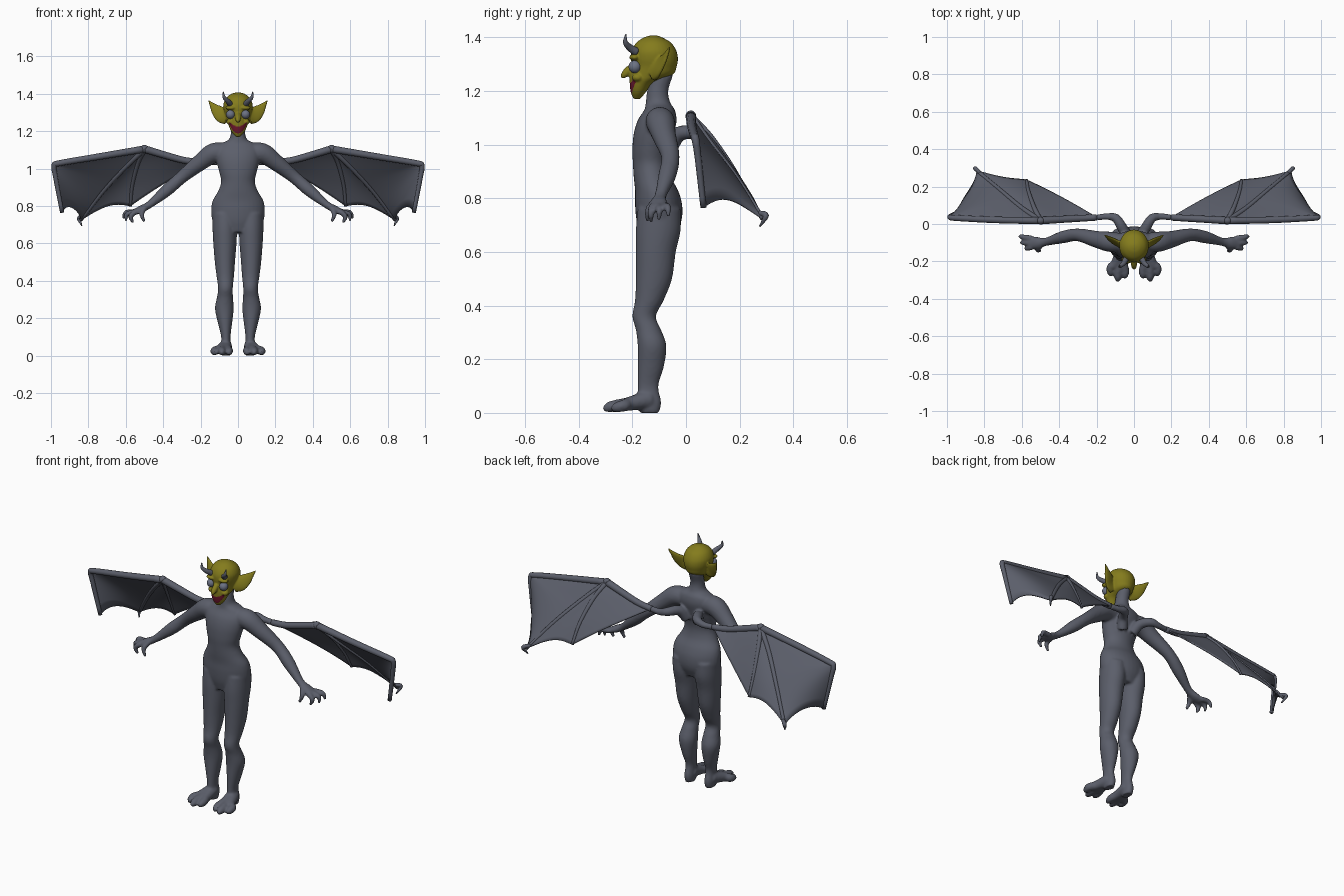
import bpy, bmesh, math
from mathutils import Vector

if "Cube" in bpy.data.objects:
    bpy.data.objects.remove(bpy.data.objects["Cube"])


def material(name, rgb):
    m = bpy.data.materials.new(name)
    m.diffuse_color = (*rgb, 1)
    m.use_nodes = True
    m.node_tree.nodes["Principled BSDF"].inputs["Base Color"].default_value = m.diffuse_color
    return m


GREY = material("slate grey skin", (0.105, 0.113, 0.145))
YELLOW = material("olive yellow face", (0.23, 0.20, 0.012))
RED = material("dark red lips", (0.15, 0.008, 0.025))
EYE = material("grey blue eyes", (0.15, 0.17, 0.23))


def spline(pts, n=5):
    """Catmull-Rom through points of any dimension."""
    p = [Vector(q) for q in pts]
    p = [p[0] * 2 - p[1]] + p + [p[-1] * 2 - p[-2]]
    out = []
    for i in range(1, len(p) - 2):
        a, b, c, d = p[i - 1:i + 3]
        for k in range(n):
            t = k / n
            out.append((b * 2 + (c - a) * t + (a * 2 - b * 5 + c * 4 - d) * t * t
                        + (b * 3 - a - c * 3 + d) * t ** 3) * 0.5)
    return out + [p[-2]]


def tube(bm, pts, flat=False, mirror=False, seg=20):
    """Closed smooth tube; points are x, y, z, radius a, radius b."""
    for sx in ((1, -1) if mirror else (1,)):
        path = spline([(p[0] * sx, *p[1:3], p[3], p[-1]) for p in pts])
        pos = [p.xyz if len(p) < 4 else Vector(p[:3]) for p in path]
        run = (pos[-1] - pos[0]).normalized()
        ref = Vector((0, 0, 1)) if abs(run.y) > 0.7 else Vector((0, 1, 0))
        rings = []
        for i, p in enumerate(path):
            t = (pos[min(i + 1, len(pos) - 1)] - pos[max(i - 1, 0)]).normalized()
            b = (ref - t * ref.dot(t)).normalized()
            a = t.cross(b)
            if flat:
                a, b = Vector((1, 0, 0)), Vector((0, 1, 0))
            ra, rb = max(p[3], 0.001), max(p[4], 0.001)
            rings.append([bm.verts.new(pos[i] + a * ra * math.cos(2 * math.pi * k / seg)
                                       + b * rb * math.sin(2 * math.pi * k / seg)) for k in range(seg)])
        for r, s in zip(rings, rings[1:]):
            for k in range(seg):
                bm.faces.new((r[k], r[k - 1], s[k - 1], s[k]))
        bm.faces.new(rings[0])
        bm.faces.new(rings[-1])


def column(bm, rows, mirror=False):
    """Stack of level ellipses; rows are z, centre x, half width, front y, back y."""
    tube(bm, [(cx, (f + b) / 2, z, rx, (b - f) / 2) for z, cx, rx, f, b in rows],
         flat=True, mirror=mirror, seg=32)


def ball(bm, centre, size):
    for sx in (1, -1):
        r = bmesh.ops.create_uvsphere(bm, u_segments=20, v_segments=12, radius=1)
        for v in r["verts"]:
            v.co = Vector((centre[0] * sx + v.co.x * size[0], centre[1] + v.co.y * size[1],
                           centre[2] + v.co.z * size[2]))


def finish(bm, name, mats, voxel=0, smooth=4):
    bmesh.ops.recalc_face_normals(bm, faces=bm.faces)
    me = bpy.data.meshes.new(name)
    bm.to_mesh(me)
    bm.free()
    ob = bpy.data.objects.new(name, me)
    bpy.context.collection.objects.link(ob)
    if voxel:
        m = ob.modifiers.new("fuse", "REMESH")
        m.mode, m.voxel_size = "VOXEL", voxel
        m = ob.modifiers.new("soften", "SMOOTH")
        m.factor, m.iterations = 0.5, smooth
        dg = bpy.context.evaluated_depsgraph_get()
        ob.data = bpy.data.meshes.new_from_object(ob.evaluated_get(dg))
        ob.modifiers.clear()
    ob.data.materials.clear()
    for m in mats:
        ob.data.materials.append(m)
    ob.data.polygons.foreach_set("use_smooth", [True] * len(ob.data.polygons))
    return ob


# Body: torso and neck
bm = bmesh.new()
column(bm, [(.66, 0, .10, -.17, -.04), (.72, 0, .136, -.185, -.016), (.78, 0, .143, -.19, -.015),
            (.83, 0, .135, -.19, -.03), (.88, 0, .106, -.195, -.056), (.93, 0, .09, -.198, -.066),
            (.98, 0, .10, -.2, -.06), (1.04, 0, .115, -.195, -.045), (1.09, 0, .12, -.18, -.035),
            (1.13, 0, .10, -.155, -.042), (1.155, 0, .05, -.15, -.058), (1.2, 0, .037, -.145, -.066),
            (1.26, 0, .036, -.13, -.048)])
# Legs
column(bm, [(.76, .07, .066, -.18, -.02), (.68, .07, .066, -.187, -.02), (.6, .07, .062, -.187, -.038),
            (.5, .07, .054, -.187, -.052), (.42, .068, .046, -.19, -.083), (.36, .067, .039, -.2, -.112),
            (.31, .07, .043, -.187, -.093), (.25, .073, .05, -.18, -.073), (.17, .069, .037, -.18, -.083),
            (.1, .065, .025, -.18, -.103), (.04, .065, .027, -.18, -.092), (0, .065, .024, -.17, -.1)], True)
# Feet with three toes
for tx, ty in ((.048, -.285), (.086, -.302), (.125, -.272)):
    m = .5 * (tx + .07)
    tube(bm, [(.066, -.14, .05, .035), (m, -.21, .034, .026), (tx, ty + .04, .027, .022),
              (tx, ty + .012, .02, .019), (tx, ty - .006, .012, .008)], mirror=True)
# Arms
tube(bm, [(.06, -.1, 1.085, .05), (.13, -.095, 1.083, .054), (.2, -.082, 1.035, .045), (.3, -.058, .955, .034),
          (.38, -.07, .885, .033), (.47, -.095, .81, .02, .022), (.52, -.1, .782, .02, .032),
          (.56, -.1, .765, .014, .034)], mirror=True)
# Fingers and thumb
for a, b, c in (((.55, -.075, .77), (.6, -.068, .765), (.612, -.065, .73)),
                ((.55, -.1, .77), (.595, -.1, .755), (.598, -.1, .72)),
                ((.545, -.125, .77), (.575, -.13, .745), (.56, -.13, .71)),
                ((.5, -.115, .79), (.515, -.14, .755), (.5, -.145, .715))):
    tube(bm, [(*a, .015), (*b, .013), (*c, .007)], mirror=True)
# Shoulder blades and wing roots
tube(bm, [(.035, -.06, .99, .03), (.06, -.025, 1.04, .028), (.095, .03, 1.045, .024),
          (.14, .04, 1.035, .018), (.2, .035, 1.035, .016)], mirror=True)
finish(bm, "body", [GREY], .007)

# Head with nose, brows, cheeks and ears
bm = bmesh.new()
column(bm, [(1.17, 0, .012, -.195, -.17), (1.195, 0, .034, -.206, -.15), (1.23, 0, .05, -.21, -.12),
            (1.26, 0, .062, -.21, -.05), (1.29, 0, .07, -.202, -.035), (1.32, 0, .077, -.205, -.03),
            (1.35, 0, .077, -.202, -.036), (1.38, 0, .062, -.185, -.056), (1.4, 0, .035, -.155, -.09),
            (1.407, 0, .01, -.13, -.11)])
tube(bm, [(0, -.19, 1.295, .014), (0, -.215, 1.275, .016), (0, -.232, 1.258, .012), (0, -.24, 1.248, .004)])
ball(bm, (.038, -.192, 1.325), (.03, .02, .012))
ball(bm, (.042, -.18, 1.25), (.02, .022, .016))
tube(bm, [(.055, -.12, 1.275, .04, .02), (.085, -.105, 1.288, .044, .013), (.115, -.085, 1.313, .032, .01),
          (.14, -.07, 1.342, .014, .007), (.158, -.06, 1.365, .003, .003)], mirror=True)
head = finish(bm, "head", [YELLOW, RED], .004)
# Grinning lips
for f in head.data.polygons:
    x, y, z = f.center
    w = 1 - (x / .047) ** 2
    if y < -.165 and w > 0 and abs(z - 1.207 - 17 * x * x) < .006 + .013 * w:
        f.material_index = 1

# Eyes
bm = bmesh.new()
ball(bm, (.04, -.19, 1.29), (.024, .024, .024))
finish(bm, "eyes", [EYE])

# Horns
bm = bmesh.new()
tube(bm, [(.042, -.185, 1.345, .016), (.056, -.21, 1.362, .013), (.074, -.226, 1.382, .009),
          (.079, -.224, 1.412, .002)], mirror=True)
finish(bm, "horns", [GREY])

# Wing bones
wrist = (.5, .018, 1.105)
arm = [wrist, (.4, .024, 1.075), (.29, .03, 1.045), (.2, .035, 1.035)]
outer = [wrist, (.74, .022, 1.065), (.95, .032, 1.03), (.983, .036, 1.015), (.975, .045, .95), (.94, .065, .765)]
middle = [wrist, (.6, .085, 1.01), (.72, .185, .88), (.84, .285, .725)]
inner = [wrist, (.535, .09, 1.03), (.565, .175, .91), (.575, .235, .8)]
bm = bmesh.new()
for line, r0, r1 in ((arm, .02, .017), (outer, .019, .011), (middle, .015, .009), (inner, .014, .008)):
    k = len(line) - 1
    tube(bm, [(*p, r0 + (r1 - r0) * i / k) for i, p in enumerate(line)], mirror=True, seg=12)
# Claw hooks at the finger ends
tube(bm, [(.82, .27, .745, .01), (.85, .298, .735, .011), (.835, .275, .695, .003)], mirror=True, seg=12)
ball(bm, wrist, (.024, .02, .022))
finish(bm, "wing_bones", [GREY])

# Wing membranes, one scalloped patch between each pair of bones
bm = bmesh.new()
N = 18


def along(line, s):
    pts = spline(line, 8)
    f = min(max(s, 0), 1) * (len(pts) - 1)
    i = min(int(f), len(pts) - 2)
    return pts[i] + (pts[i + 1] - pts[i]) * (f - i)


for sx in (1, -1):
    for p, q, scallop in ((outer, middle, .06), (middle, inner, .1), (inner, arm, .03)):
        grid = []
        for i in range(N + 1):
            row = []
            for j in range(N + 1):
                t = j / N
                s = i / N * (1 - scallop * 4 * t * (1 - t))
                c = along(p, s) * (1 - t) + along(q, s) * t
                row.append(bm.verts.new((c.x * sx, c.y + .05 * s * t * (1 - t), c.z)))
            grid.append(row)
        for i in range(N):
            for j in range(N):
                bm.faces.new((grid[i][j], grid[i + 1][j], grid[i + 1][j + 1], grid[i][j + 1]))
wing = finish(bm, "wing_membrane", [GREY])
thick = wing.modifiers.new("thickness", "SOLIDIFY")
thick.thickness, thick.offset = .007, 0
